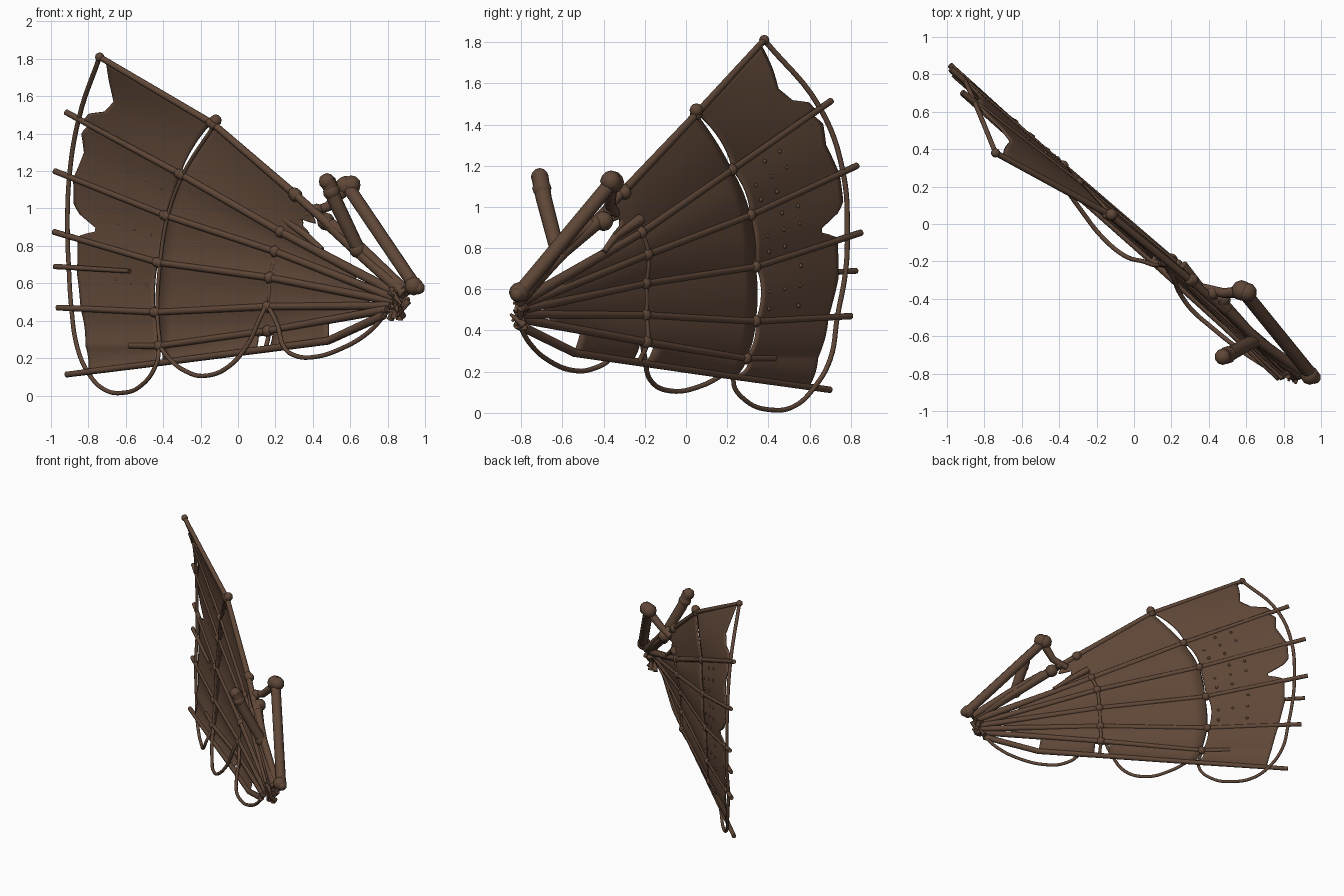
import bpy, bmesh, math, random
from mathutils import Vector as V

if "Cube" in bpy.data.objects:
    bpy.data.objects.remove(bpy.data.objects["Cube"])
random.seed(4)

mat = bpy.data.materials.new("dark_brown_wood_and_hide")
mat.diffuse_color = (0.115, 0.063, 0.039, 1)
mat.use_nodes = True
mat.node_tree.nodes["Principled BSDF"].inputs["Base Color"].default_value = mat.diffuse_color
N = V((0.67, 0.74, 0)).normalized()          # sail normal


def finish(o, angle=50):
    o.data.materials.clear()
    o.data.materials.append(mat)
    bpy.ops.object.select_all(action='DESELECT')
    o.select_set(True)
    bpy.context.view_layer.objects.active = o
    bpy.ops.object.shade_smooth_by_angle(angle=math.radians(angle))


def tube(name, pts, r, r2=None, smooth=False):
    """Round pole or rope along points, tapering from r to r2."""
    r2 = r if r2 is None else r2
    c = bpy.data.curves.new(name, 'CURVE')
    c.dimensions = '3D'
    c.bevel_depth = 1.0
    c.bevel_resolution = 3
    c.use_fill_caps = True
    c.resolution_u = 6
    if smooth:
        s = c.splines.new('BEZIER')
        s.bezier_points.add(len(pts) - 1)
        seq = s.bezier_points
    else:
        s = c.splines.new('POLY')
        s.points.add(len(pts) - 1)
        seq = s.points
    for i, (p, q) in enumerate(zip(seq, pts)):
        p.co = q if smooth else (*q, 1)
        p.radius = r + (r2 - r) * i / (len(pts) - 1)
        if smooth:
            p.handle_left_type = p.handle_right_type = 'AUTO'
    o = bpy.data.objects.new(name, c)
    bpy.context.collection.objects.link(o)
    bpy.ops.object.select_all(action='DESELECT')
    o.select_set(True)
    bpy.context.view_layer.objects.active = o
    bpy.ops.object.convert(target='MESH')
    o = bpy.context.object
    finish(o)
    return o


def balls(name, items):
    """One object of many knots: (centre, radius)."""
    bm = bmesh.new()
    for p, r in items:
        res = bmesh.ops.create_icosphere(bm, subdivisions=2, radius=r)
        bmesh.ops.translate(bm, verts=res['verts'], vec=p)
    me = bpy.data.meshes.new(name)
    bm.to_mesh(me)
    bm.free()
    o = bpy.data.objects.new(name, me)
    bpy.context.collection.objects.link(o)
    finish(o, 80)


# rib lines: hub, inner ring, middle ring, tip
ribs = [
    [(.88, -.80, .56), (.30, -.30, 1.08), (-.13, .05, 1.45), (-.74, .38, 1.81)],
    [(.86, -.80, .54), (.23, -.22, .875), (-.30, .22, 1.18), (-.92, .705, 1.515)],
    [(.84, -.81, .52), (.20, -.19, .77), (-.38, .31, .96), (-.98, .83, 1.20)],
    [(.84, -.81, .50), (.17, -.20, .63), (-.42, .335, .71), (-.985, .85, .875)],
    [(.82, -.81, .48), (.16, -.20, .475), (-.435, .335, .445), (-.965, .80, .47)],
    [(.80, -.82, .46), (.16, -.195, .345), (-.42, .29, .265), (-.95, .76, .27)],
    [(.78, -.82, .43), (.14, -.235, .247), (-.40, .24, .177), (-.917, .70, .112)],
]
for k, r in enumerate(ribs):                 # add a point between hub and inner ring
    r[:] = [V(p) for p in r]
    r.insert(1, V((.48, -.54, .292)) if k == 6 else (r[0] + r[1]) / 2)


def P(k, u):
    i = min(3, int(u))
    return ribs[k][i].lerp(ribs[k][i + 1], u - i)


def S(k, t, u):
    return P(k, u).lerp(P(k + 1, u), t)


# ribs with lashing knots at both rings
knots = []
for k in range(7):
    end = 3.3 if k == 5 else 4
    us = [u for u in (0, 1, 2, 3) if u < end] + [end]
    tube("fan_rib", [P(k, u) for u in us], .027 if k < 2 else .023, .016)
    if k < 6:
        knots += [(P(k, 2), .033), (P(k, 3), .031)]
    if k < 5:
        knots.append((P(k, 3.02) - N * .008, .026))
tube("short_rib", [(-.58, .46, .665), (-.98, .826, .69)], .012, .015)
knots += [(P(0, 4), .025), (P(0, 3) + V((.01, 0, .02)), .033)]
balls("rib_knots", knots)

# ragged outer edge of the hide: (t, u) for each bay
edges = [
    [(0, 3.94), (.25, 3.85), (.5, 3.74), (.72, 3.76), (.85, 3.85), (1, 3.85)],
    [(0, 3.80), (.2, 3.85), (.5, 3.80), (1, 3.83)],
    [(0, 3.83), (.45, 3.83), (.6, 3.76), (.7, 3.62), (.8, 3.62), (.9, 3.74), (1, 3.77)],
    [(0, 3.77), (.5, 3.80), (1, 3.76)],
    [(0, 3.76), (1, 3.74)],
    [(0, 3.74), (1, 3.77)],
]


def lookup(tab, t):
    for (a, x), (b, y) in zip(tab, tab[1:]):
        if t <= b:
            return x + (y - x) * (t - a) / (b - a)
    return tab[-1][1]


# hide panels: inner and outer sheet per bay with a slit at the middle ring
starts = [1.55, .7, .4, .4, .5, 1.0]
slit = [.05, .03, .01, .05, .03, .05]
bm = bmesh.new()
T, U = 14, 22
for k in range(6):
    for part in (0, 1):
        grid = []
        for i in range(T + 1):
            t = i / T
            bulge = math.sin(math.pi * t)
            g = slit[k] * bulge ** .5
            lo, hi = (starts[k] + (.25 * random.random() if k == 0 else 0), 3) if part == 0 \
                else (3 + g, lookup(edges[k], t))
            row = []
            for j in range(U + 1):
                u = lo + (hi - lo) * j / U
                p = S(k, t, u) + N * (.012 * bulge * min(1, u / 3))
                row.append(bm.verts.new(p))
            grid.append(row)
        for i in range(T):
            for j in range(U):
                # square hole in the lowest bay
                if k == 5 and part == 0 and 10 <= j <= 11 and 3 <= i <= 11:
                    continue
                bm.faces.new((grid[i][j], grid[i + 1][j], grid[i + 1][j + 1], grid[i][j + 1]))
bmesh.ops.remove_doubles(bm, verts=bm.verts, dist=.0005)
bmesh.ops.recalc_face_normals(bm, faces=bm.faces)
me = bpy.data.meshes.new("hide_sail")
bm.to_mesh(me)
bm.free()
sail = bpy.data.objects.new("hide_sail", me)
bpy.context.collection.objects.link(sail)
m = sail.modifiers.new("thickness", 'SOLIDIFY')
m.thickness = .012
m.offset = 0
finish(sail)

# stitch bumps on the outer panel
balls("stitch_bumps", [(S(k, t, u) + N * .014, .011)
                       for k in (1, 2, 3) for u in (3.12, 3.27, 3.42)
                       for t in (.2, .5, .8) if random.random() < .85])

# ring cords over the ribs
tube("middle_ring_cord", [P(k, 2.985) - N * .008 for k in range(6)], .010, smooth=True)
tube("inner_ring_cord", [P(k, 2) + N * .01 for k in range(1, 7)], .012, smooth=True)

# outer cord, running into the first hanging loop
outer = [P(0, 4), P(1, 3.89), P(2, 3.87), P(3, 3.87), (-.905, .775, .69), P(4, 3.86),
         (-.86, .70, .26), (-.80, .62, .12), (-.72, .53, .035), (-.62, .42, .014),
         (-.51, .29, .06), (-.44, .23, .16), P(5, 3)]
tube("outer_cord", outer, .013, .011, True)
tube("middle_hanging_loop", [P(5, 3), (-.37, .20, .20), (-.28, .07, .13), (-.17, -.07, .106),
     (-.05, -.17, .155), (.05, -.20, .27), (.12, -.22, .42), (.16, -.21, .50)],
     .012, smooth=True)
tube("inner_hanging_loop", [(.16, -.21, .48), (.21, -.29, .38), (.245, -.37, .26),
     (.31, -.46, .212), (.40, -.54, .205), (.55, -.66, .25), (.70, -.76, .34), (.80, -.82, .45)],
     .012, smooth=True)

# broken support poles near the hub
tube("tall_pole", [(.585, -.36, 1.12), (.95, -.81, .58)], .036, .036)
tube("cross_arm", [(.60, -.36, 1.125), (.48, -.37, 1.01), (.37, -.34, .97)], .032, .022)
tube("leaning_pole", [(.48, -.71, 1.15), (.52, -.69, 1.04), (.64, -.625, .79)], .042, .036)
tube("lower_pole", [(.45, -.40, .95), (.64, -.61, .77), (.89, -.81, .54)], .034, .028)
tube("second_pole", [(.50, -.46, .92), (.66, -.62, .79), (.91, -.80, .55)], .027, .027)
tube("broken_branch", [(.26, -.22, .94), (.36, -.34, .86), (.45, -.40, .78)], .026, .014)
balls("pole_knobs", [((.575, -.355, 1.12), .055), ((.605, -.365, 1.125), .052),
                     ((.475, -.71, 1.145), .044), ((.50, -.70, 1.09), .047),
                     ((.64, -.62, .78), .046), ((.47, -.40, .93), .048),
                     ((.31, -.30, 1.07), .036), ((.42, -.37, .99), .036),
                     ((.94, -.81, .585), .05), ((.965, -.82, .575), .035)])

# splintered ends at the hub
for i in range(14):
    a = V((.82 + .07 * random.random(), -.79 - .03 * random.random(), .45 + .11 * random.random()))
    d = V((.6 * random.random() - .25, -.35 * random.random(), random.random() - .5)) * .1
    tube("hub_splinter", [a - d, a, a + d], .02, .006)
